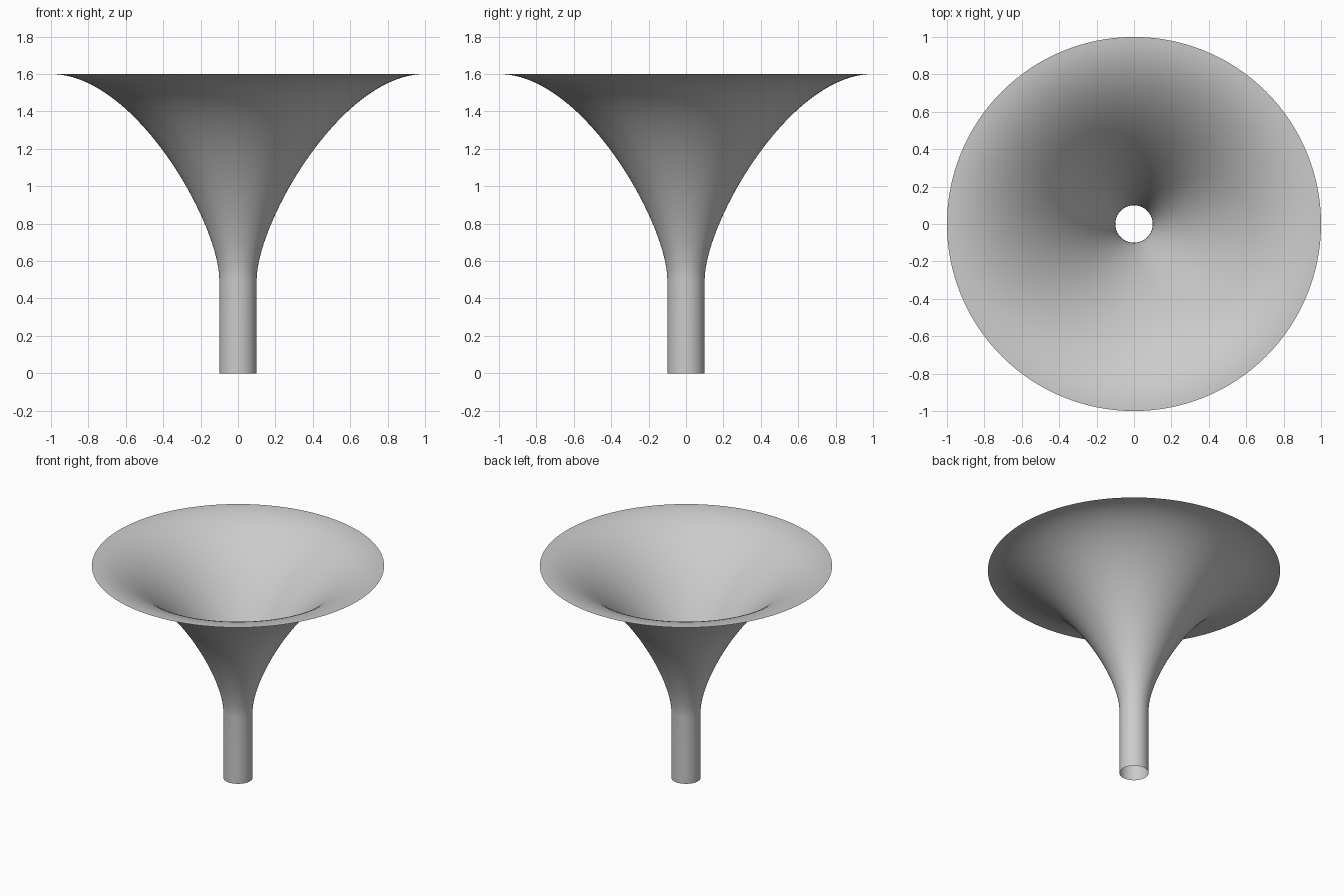
import bpy
import bmesh
import math
from mathutils import Vector
from mathutils.geometry import interpolate_bezier

SEGMENTS = 128

cube = bpy.data.objects.get("Cube")
if cube:
    bpy.data.objects.remove(cube, do_unlink=True)

# Plain grey material
grey = bpy.data.materials.new("plain_grey")
grey.use_nodes = True
colour = (0.6, 0.6, 0.6, 1)
grey.diffuse_color = colour
grey.node_tree.nodes["Principled BSDF"].inputs["Base Color"].default_value = colour

# Profile: straight stem, then a flare that ends level at the rim
flare = interpolate_bezier(Vector((0.1, 0, 0.5)), Vector((0.1, 0, 0.8)),
                           Vector((0.55, 0, 1.6)), Vector((1, 0, 1.6)), 48)
profile = [Vector((0.1, 0, 0)), Vector((0.1, 0, 0.25))] + flare

# Revolve the profile into one open, thin shell
bm = bmesh.new()
verts = [bm.verts.new(p) for p in profile]
edges = [bm.edges.new(pair) for pair in zip(verts, verts[1:])]
bmesh.ops.spin(bm, geom=verts + edges, cent=(0, 0, 0), axis=(0, 0, 1),
               angle=math.tau, steps=SEGMENTS, use_merge=True)
bmesh.ops.remove_doubles(bm, verts=bm.verts, dist=0.0001)

# Face the stem and flare outward
bm.normal_update()
for face in bm.faces:
    centre = face.calc_center_median()
    outward = Vector((centre.x, centre.y, 0)).normalized() - Vector((0, 0, 1))
    if face.normal.dot(outward) < 0:
        face.normal_flip()
    face.smooth = True

mesh = bpy.data.meshes.new("flared_funnel")
bm.to_mesh(mesh)
bm.free()
mesh.materials.append(grey)
funnel = bpy.data.objects.new("flared_funnel", mesh)
bpy.context.collection.objects.link(funnel)
